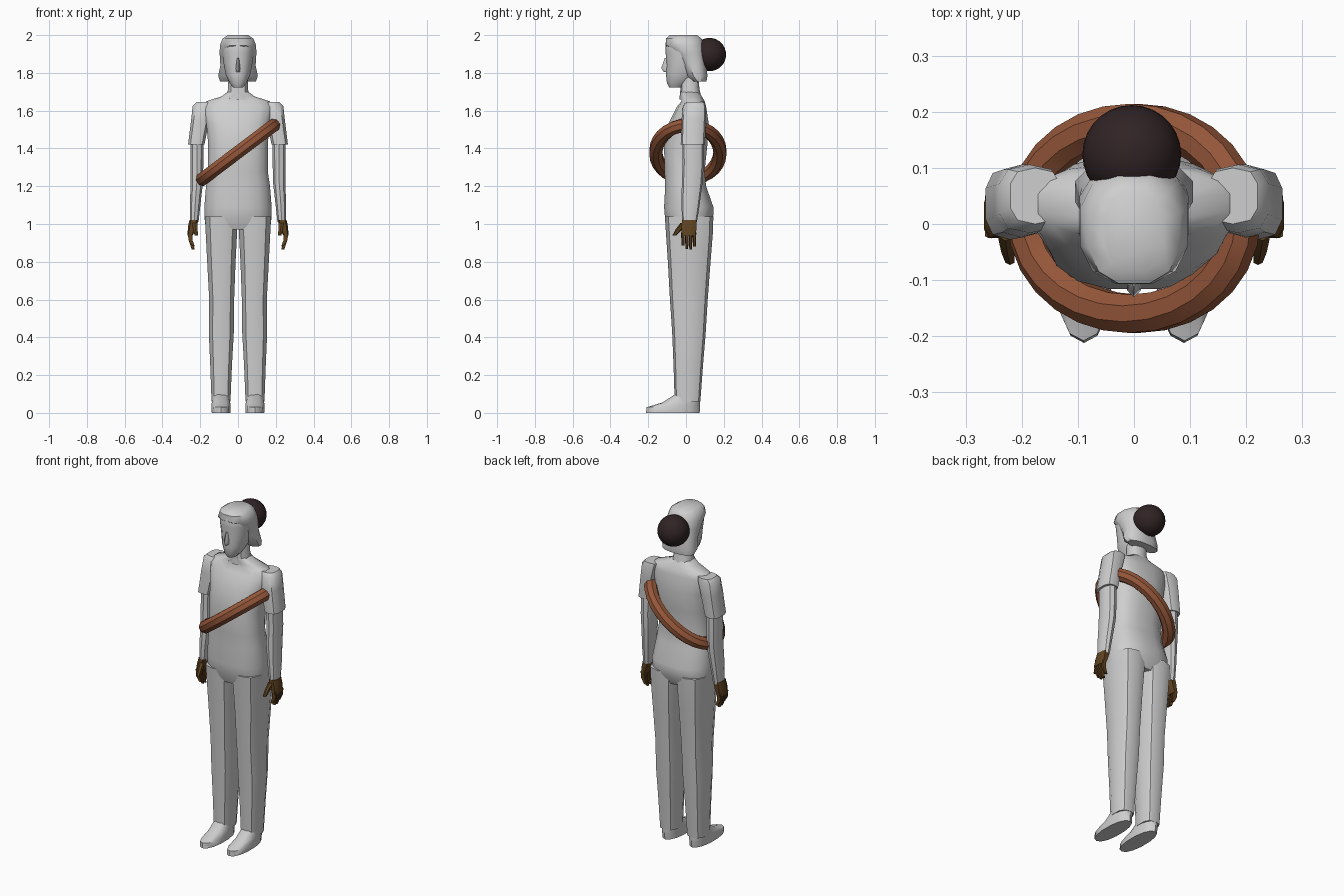
import bpy, bmesh, math
from mathutils import Vector, Matrix


def material(name, rgb):
    m = bpy.data.materials.new(name)
    m.diffuse_color = (*rgb, 1)
    return m


GREY = material("pale grey", (0.62, 0.62, 0.62))
RUST = material("rust brown", (0.30, 0.095, 0.042))
BROWN = material("dark brown", (0.115, 0.055, 0.015))
DARK = material("near black brown", (0.03, 0.017, 0.018))


def finish(name, bm, mat, angle=40, mirror=False):
    bmesh.ops.recalc_face_normals(bm, faces=bm.faces[:])
    me = bpy.data.meshes.new(name)
    bm.to_mesh(me)
    bm.free()
    me.materials.append(mat)
    me.shade_smooth()
    me.set_sharp_from_angle(angle=math.radians(angle))
    ob = bpy.data.objects.new(name, me)
    bpy.context.collection.objects.link(ob)
    if mirror:
        ob.modifiers.new("mirror", "MIRROR").use_mirror_merge = False
    return ob


def loft(name, mat, rings, n=12, e=2.5, mirror=False, angle=40):
    """Skin of rounded sections; each ring is (z, x0, x1, y0, y1)."""
    bm = bmesh.new()
    loops = []
    for z, x0, x1, y0, y1 in rings:
        loop = []
        for i in range(n):
            a = 2 * math.pi * (i + 0.5) / n
            c, s = math.cos(a), math.sin(a)
            u = math.copysign(abs(c) ** (2 / e), c)
            v = math.copysign(abs(s) ** (2 / e), s)
            loop.append(bm.verts.new(((x0 + x1) / 2 + u * (x1 - x0) / 2,
                                      (y0 + y1) / 2 + v * (y1 - y0) / 2, z)))
        loops.append(loop)
    for p, q in zip(loops, loops[1:]):
        for i in range(n):
            j = (i + 1) % n
            bm.faces.new((p[i], p[j], q[j], q[i]))
    bm.faces.new(loops[0])
    bm.faces.new(loops[-1])
    return finish(name, bm, mat, angle, mirror)


def centred(rings):
    return [(z, -w, w, y0, y1) for z, w, y0, y1 in rings]


# Torso, from neck base to hips
loft("torso", GREY, centred([
    (1.70, 0.055, -0.03, 0.07), (1.675, 0.09, -0.03, 0.085),
    (1.65, 0.17, -0.025, 0.10), (1.62, 0.19, -0.05, 0.108),
    (1.53, 0.17, -0.095, 0.122), (1.42, 0.16, -0.118, 0.115),
    (1.28, 0.16, -0.115, 0.10), (1.20, 0.172, -0.112, 0.108),
    (1.09, 0.181, -0.118, 0.147), (1.03, 0.18, -0.113, 0.146),
    (0.97, 0.172, -0.09, 0.115)]), n=16, e=2.5, angle=50)

# Neck
loft("neck", GREY, centred([
    (1.66, 0.068, -0.035, 0.085), (1.71, 0.056, -0.03, 0.072),
    (1.82, 0.054, -0.03, 0.06)]), n=10)

# Head and face
loft("head", GREY, centred([
    (1.722, 0.026, -0.088, -0.02), (1.745, 0.045, -0.101, 0.02),
    (1.79, 0.066, -0.106, 0.07), (1.85, 0.078, -0.104, 0.09),
    (1.91, 0.086, -0.108, 0.095), (1.96, 0.088, -0.108, 0.09),
    (1.99, 0.068, -0.09, 0.07)]), n=14, e=2.2)

# Bobbed hair flaring at the jaw, with a fringe on top
loft("hair", GREY, centred([
    (1.755, 0.098, 0.035, 0.11), (1.785, 0.108, 0.0, 0.115),
    (1.84, 0.096, -0.025, 0.11), (1.90, 0.1, -0.06, 0.105),
    (1.945, 0.099, -0.110, 0.098), (1.982, 0.084, -0.109, 0.085),
    (2.0, 0.055, -0.088, 0.06)]), n=12, e=2.4)

# Nose
loft("nose", GREY, centred([
    (1.88, 0.006, -0.112, -0.08), (1.825, 0.014, -0.131, -0.08),
    (1.805, 0.012, -0.118, -0.08)]), n=6, e=2)

# Hair bun
bm = bmesh.new()
bmesh.ops.create_uvsphere(bm, u_segments=28, v_segments=16, radius=0.088,
                          matrix=Matrix.Translation((-0.004, 0.124, 1.897)))
finish("hair_bun", bm, DARK)

# Trouser legs and pointed shoes
loft("leg", GREY, [
    (1.04, 0.0, 0.178, -0.112, 0.145), (0.95, 0.002, 0.174, -0.106, 0.142),
    (0.80, 0.010, 0.166, -0.096, 0.130), (0.60, 0.018, 0.155, -0.085, 0.115),
    (0.42, 0.020, 0.157, -0.073, 0.104), (0.25, 0.030, 0.149, -0.066, 0.09),
    (0.06, 0.038, 0.142, -0.06, 0.076)], n=10, e=2.7, mirror=True)
loft("shoe", GREY, [
    (0.0, 0.038, 0.140, -0.212, 0.072), (0.03, 0.038, 0.142, -0.208, 0.075),
    (0.055, 0.040, 0.140, -0.125, 0.075), (0.10, 0.045, 0.136, -0.055, 0.07)],
    n=14, e=2.2, mirror=True)

# Short sleeves and bare arms
loft("sleeve", GREY, [
    (1.645, 0.13, 0.222, 0.0, 0.10), (1.625, 0.13, 0.242, -0.016, 0.106),
    (1.55, 0.15, 0.250, -0.024, 0.106), (1.42, 0.176, 0.266, -0.028, 0.1)],
    n=10, e=2.8, mirror=True)
loft("arm", GREY, [
    (1.46, 0.18, 0.252, -0.02, 0.092), (1.32, 0.182, 0.254, -0.018, 0.094),
    (1.22, 0.184, 0.252, -0.022, 0.088), (1.10, 0.198, 0.256, -0.024, 0.072),
    (1.01, 0.208, 0.256, -0.02, 0.058)], n=10, e=2.4, mirror=True)

# Hands: palm, thumb and four curled fingers
loft("palm", BROWN, [
    (1.022, 0.208, 0.258, -0.022, 0.056), (0.985, 0.218, 0.266, -0.027, 0.057),
    (0.94, 0.238, 0.268, -0.026, 0.055)], n=8, e=3.5, mirror=True)
loft("thumb", BROWN, [
    (1.005, 0.214, 0.244, -0.03, 0.015), (0.97, 0.212, 0.238, -0.056, -0.022),
    (0.938, 0.212, 0.230, -0.073, -0.052)], n=6, e=3, mirror=True)
for i, tip in enumerate((0.885, 0.868, 0.866, 0.882)):
    y = -0.016 + i * 0.0203
    loft(f"finger_{i + 1}", BROWN, [
        (0.955, 0.242, 0.267, y - 0.0095, y + 0.0095),
        (0.915, 0.240, 0.263, y - 0.009, y + 0.009),
        (tip, 0.229, 0.246, y - 0.007, y + 0.007)], n=6, e=3, mirror=True)

# Oval hoop worn diagonally across the body
bm = bmesh.new()
SEG, SIDES, TUBE = 28, 8, 0.037
tilt = Matrix.Translation((0, 0.01, 1.38)) @ Matrix.Rotation(-math.radians(37), 4, "Y")
hoop = []
for i in range(SEG):
    a = 2 * math.pi * i / SEG
    centre = Vector((0.238 * math.cos(a), 0.170 * math.sin(a), 0))
    out = Vector((0.170 * math.cos(a), 0.238 * math.sin(a), 0)).normalized()
    row = []
    for k in range(SIDES):
        b = 2 * math.pi * (k + 0.5) / SIDES
        row.append(bm.verts.new(
            tilt @ (centre + out * TUBE * math.cos(b) + Vector((0, 0, TUBE * math.sin(b))))))
    hoop.append(row)
for i in range(SEG):
    p, q = hoop[i], hoop[(i + 1) % SEG]
    for k in range(SIDES):
        m = (k + 1) % SIDES
        bm.faces.new((p[k], p[m], q[m], q[k]))
finish("hoop", bm, RUST, angle=30)
